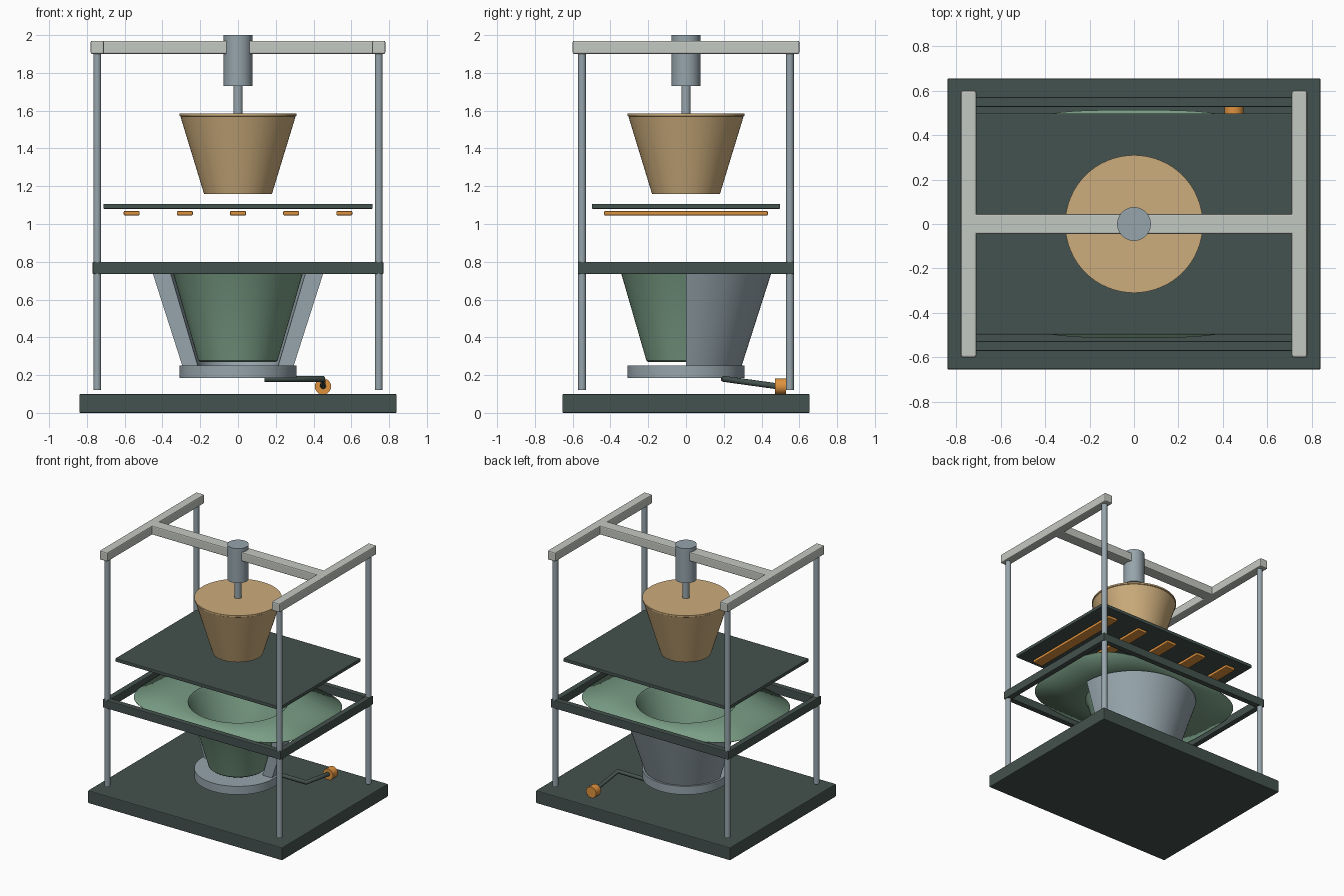
import bpy, bmesh, math
from mathutils import Vector

if "Cube" in bpy.data.objects:
    bpy.data.objects.remove(bpy.data.objects["Cube"])


def material(name, r, g, b):
    m = bpy.data.materials.new(name)
    lin = [((c / 255 + 0.055) / 1.055) ** 2.4 for c in (r, g, b)]
    m.diffuse_color = (*lin, 1)
    m.use_nodes = True
    m.node_tree.nodes["Principled BSDF"].inputs["Base Color"].default_value = m.diffuse_color
    return m


DARK = material("dark_paint", 68, 82, 78)
STEEL = material("steel", 150, 165, 172)
PALE = material("pale_paint", 196, 200, 193)
TAN = material("tan_foam", 205, 173, 124)
ORANGE = material("orange", 222, 146, 62)
GREEN = material("green_plastic", 122, 158, 134)


def finish(name, bm, mat, smooth=False, bevel=0):
    bmesh.ops.recalc_face_normals(bm, faces=bm.faces)
    me = bpy.data.meshes.new(name)
    bm.to_mesh(me)
    bm.free()
    me.materials.append(mat)
    ob = bpy.data.objects.new(name, me)
    bpy.context.collection.objects.link(ob)
    if bevel:
        mod = ob.modifiers.new("bevel", 'BEVEL')
        mod.width, mod.segments = bevel, 2
    if smooth:
        bpy.ops.object.select_all(action='DESELECT')
        bpy.context.view_layer.objects.active = ob
        ob.select_set(True)
        bpy.ops.object.shade_smooth_by_angle(angle=math.radians(35))
    return ob


def box(name, x, y, z, mat, bevel=0.005):
    """Box from (min, max) pairs."""
    bm = bmesh.new()
    bmesh.ops.create_cube(bm, size=1)
    for v in bm.verts:
        v.co = Vector([(a + b) / 2 + c * (b - a) for c, (a, b) in zip(v.co, (x, y, z))])
    return finish(name, bm, mat, bevel=bevel)


def rod(name, p, q, r, mat, seg=32):
    """Cylinder between two points."""
    p, q = Vector(p), Vector(q)
    bm = bmesh.new()
    bmesh.ops.create_cone(bm, cap_ends=True, segments=seg, radius1=r, radius2=r, depth=(q - p).length)
    rot = (q - p).to_track_quat('Z', 'Y')
    for v in bm.verts:
        v.co = rot @ v.co + (p + q) / 2
    return finish(name, bm, mat, smooth=True)


def skin(bm, rings, closed):
    n = len(rings[0])
    for a, b in zip(rings, rings[1:]):
        for i in range(n if closed else n - 1):
            j = (i + 1) % n
            bm.faces.new((a[i], a[j], b[j], b[i]))


def ring(bm, r, z, n=64):
    return [bm.verts.new((r * math.cos(i * math.tau / n), r * math.sin(i * math.tau / n), z))
            for i in range(n)]


# base and posts
box("base", (-0.84, 0.84), (-0.655, 0.655), (0, 0.10), DARK, 0.006)
for sx, side in ((-1, "left"), (1, "right")):
    for sy, end in ((-1, "front"), (1, "back")):
        rod(f"{end}_{side}_post", (sx * 0.745, sy * 0.55, 0.12), (sx * 0.745, sy * 0.55, 1.91), 0.021, STEEL)
    # top side rails
    box(f"{side}_top_rail", (sx * 0.745 - 0.035, sx * 0.745 + 0.035), (-0.6, 0.6), (1.9, 1.97), PALE, 0.008)
box("cross_beam", (-0.74, 0.74), (-0.046, 0.046), (1.9, 1.97), PALE, 0.008)

# press cylinder and plug
rod("press_cylinder", (0, 0, 1.73), (0, 0, 2.0), 0.076, STEEL, 48)
rod("press_rod", (0, 0, 1.55), (0, 0, 1.74), 0.025, STEEL)
bm = bmesh.new()
loops = [ring(bm, r, z) for r, z in ((0.18, 1.16), (0.305, 1.57), (0.31, 1.573), (0.31, 1.585))]
skin(bm, loops, True)
bm.faces.new(loops[0])
bm.faces.new(loops[-1])
finish("forming_plug", bm, TAN, smooth=True)

# heater plate with five elements
box("heater_plate", (-0.713, 0.713), (-0.498, 0.498), (1.08, 1.107), DARK)
for i in range(-2, 3):
    x = i * 0.2815
    box(f"heater_element_{i + 3}", (x - 0.042, x + 0.042), (-0.433, 0.433), (1.045, 1.069), ORANGE, 0.006)

# clamp frame
for s, side, end in ((-1, "left", "front"), (1, "right", "back")):
    box(f"clamp_{end}_bar", (-0.77, 0.77), sorted((s * 0.527, s * 0.572)), (0.735, 0.80), DARK)
    box(f"clamp_{side}_bar", sorted((s * 0.725, s * 0.77)), (-0.57, 0.57), (0.735, 0.80), DARK)

# formed plastic sheet: rounded rectangle drawn down into a cup
bm = bmesh.new()
N = 96
outer = []
for i in range(N):
    c, s = math.cos(i * math.tau / N), math.sin(i * math.tau / N)
    outer.append(bm.verts.new((0.715 * math.copysign(abs(c) ** (2 / 3.5), c),
                               0.513 * math.copysign(abs(s) ** (2 / 3.5), s), 0.765)))
loops = [outer] + [ring(bm, r, z, N) for r, z in ((0.355, 0.765), (0.343, 0.745), (0.208, 0.278), (0.198, 0.27))]
skin(bm, loops, True)
bm.faces.new(loops[-1])
sheet = finish("formed_sheet", bm, GREEN, smooth=True)
mod = sheet.modifiers.new("thickness", 'SOLIDIFY')
mod.thickness = 0.004
mod.offset = 0

# back half of the mould
bm = bmesh.new()
profile = [(0.295, 0.25), (0.455, 0.75), (0.36, 0.75), (0.213, 0.25)]
loops = []
for i in range(37):
    a = math.pi * i / 36
    loops.append([bm.verts.new((r * math.cos(a), r * math.sin(a), z)) for r, z in profile])
skin(bm, loops, True)
bm.faces.new(loops[0])
bm.faces.new(loops[-1])
finish("mould_half", bm, STEEL, smooth=True)
rod("mould_base", (0, 0, 0.185), (0, 0, 0.25), 0.31, STEEL, 64)

# crank handle
elbow, tip = (0.45, 0.2, 0.18), (0.45, 0.49, 0.14)
cu = bpy.data.curves.new("crank_arm", 'CURVE')
cu.dimensions = '3D'
cu.bevel_depth = 0.016
cu.bevel_resolution = 3
cu.use_fill_caps = True
sp = cu.splines.new('POLY')
sp.points.add(2)
for pt, co in zip(sp.points, ((0.14, 0.2, 0.18), elbow, tip)):
    pt.co = (*co, 1)
cu.materials.append(DARK)
bpy.context.collection.objects.link(bpy.data.objects.new("crank_arm", cu))
rod("crank_knob", (0.45, 0.47, 0.14), (0.45, 0.53, 0.14), 0.043, ORANGE, 24)
